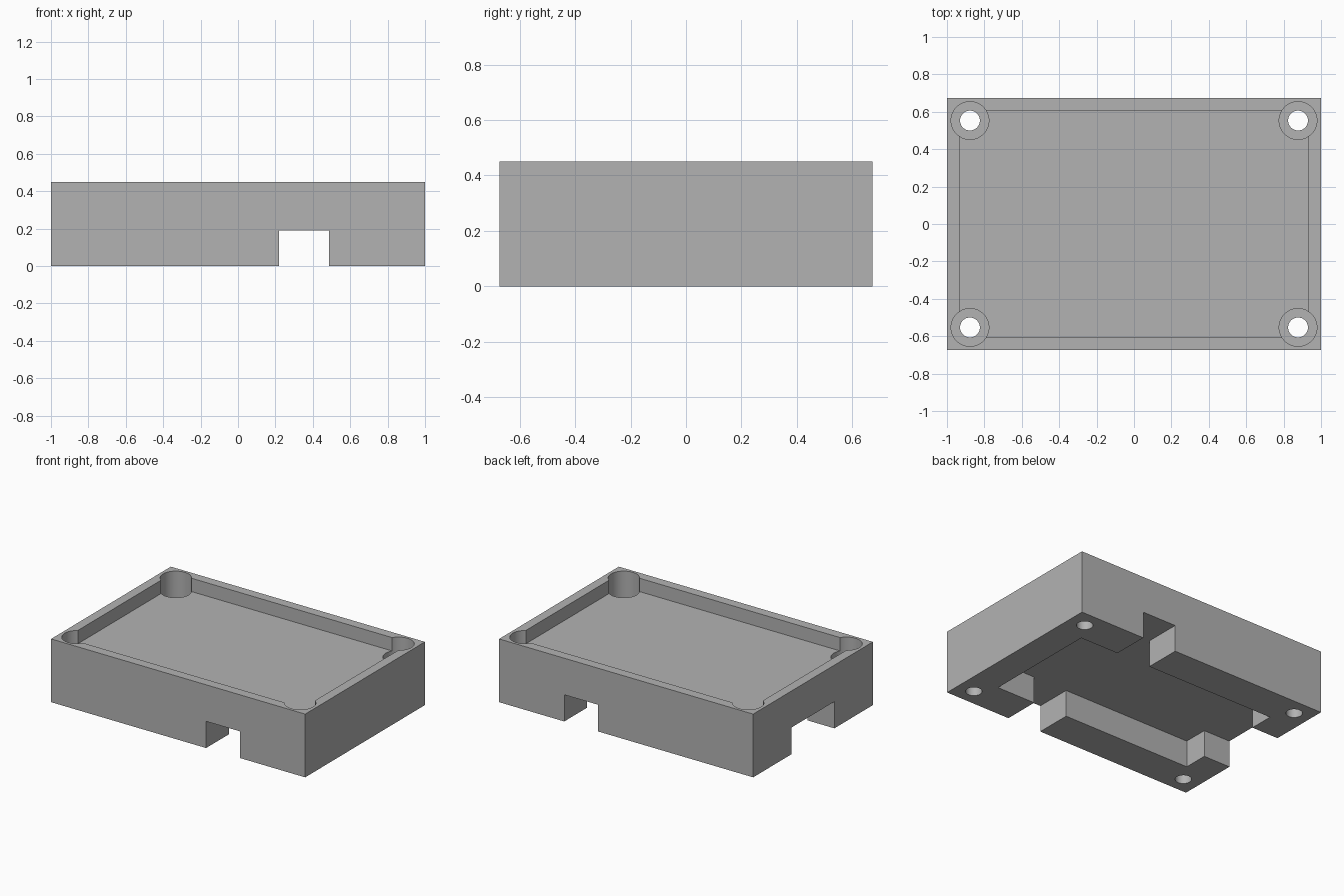
import bpy
import bmesh
from math import radians

cube = bpy.data.objects.get("Cube")
if cube:
    bpy.data.objects.remove(cube, do_unlink=True)

# Overall sizes
HALF_X, HALF_Y, HEIGHT = 1.0, 0.673, 0.45
POCKET_FLOOR, RECESS_TOP, BORE_FLOOR = 0.355, 0.19, 0.17
OVER = 0.1

grey = bpy.data.materials.new("plain grey")
grey.use_nodes = True
colour = (0.45, 0.45, 0.45, 1)
grey.diffuse_color = colour
grey.node_tree.nodes["Principled BSDF"].inputs["Base Color"].default_value = colour


def prism(name, outline, z0, z1):
    """Extrude a counter-clockwise outline from z0 to z1."""
    bm = bmesh.new()
    face = bm.faces.new([bm.verts.new((x, y, z0)) for x, y in outline])
    top = bmesh.ops.extrude_face_region(bm, geom=[face])["geom"]
    verts = [v for v in top if isinstance(v, bmesh.types.BMVert)]
    bmesh.ops.translate(bm, verts=verts, vec=(0, 0, z1 - z0))
    bmesh.ops.recalc_face_normals(bm, faces=bm.faces)
    mesh = bpy.data.meshes.new(name)
    bm.to_mesh(mesh)
    bm.free()
    mesh.materials.append(grey)
    obj = bpy.data.objects.new(name, mesh)
    bpy.context.collection.objects.link(obj)
    return obj


def rectangle(hx, hy):
    return [(-hx, -hy), (hx, -hy), (hx, hy), (-hx, hy)]


def cylinder(name, x, y, radius, z0, z1):
    bpy.ops.mesh.primitive_cylinder_add(
        vertices=64, radius=radius, depth=z1 - z0, location=(x, y, (z0 + z1) / 2))
    obj = bpy.context.object
    obj.name = name
    obj.data.materials.append(grey)
    return obj


body = prism("case_body", rectangle(HALF_X, HALF_Y), 0, HEIGHT)

# Shallow tray pocket in the top
cutters = [prism("pocket_cutter", rectangle(0.933, 0.605), POCKET_FLOOR, HEIGHT + OVER)]

# Underside recess with channels to the front, back and one end
rx, ry = 0.79, 0.415
c0, c1 = 0.22, 0.487
side = 0.24
out_x, out_y = HALF_X + OVER, HALF_Y + OVER
recess = [(-rx, -ry), (c0, -ry), (c0, -out_y), (c1, -out_y), (c1, -ry), (rx, -ry),
          (rx, ry), (c1, ry), (c1, out_y), (c0, out_y), (c0, ry), (-rx, ry),
          (-rx, side), (-out_x, side), (-out_x, -side), (-rx, -side)]
cutters.append(prism("recess_cutter", recess, -OVER, RECESS_TOP))

# Counterbored screw holes in the corners
for sx in (-1, 1):
    for sy in (-1, 1):
        x, y = sx * 0.877, sy * 0.553
        cutters.append(cylinder("bore_cutter", x, y, 0.101, BORE_FLOOR, HEIGHT + OVER))
        cutters.append(cylinder("screw_hole_cutter", x, y, 0.053, -OVER, HEIGHT + OVER))

for cutter in cutters:
    mod = body.modifiers.new(cutter.name, "BOOLEAN")
    mod.operation = "DIFFERENCE"
    mod.solver = "EXACT"
    mod.object = cutter

# Bake the cuts and remove the cutters
bpy.context.view_layer.update()
depsgraph = bpy.context.evaluated_depsgraph_get()
result = bpy.data.meshes.new_from_object(body.evaluated_get(depsgraph))
body.modifiers.clear()
body.data = result
for cutter in cutters:
    bpy.data.objects.remove(cutter, do_unlink=True)

bpy.ops.object.select_all(action="DESELECT")
body.select_set(True)
bpy.context.view_layer.objects.active = body
bpy.ops.object.shade_smooth_by_angle(angle=radians(30))
